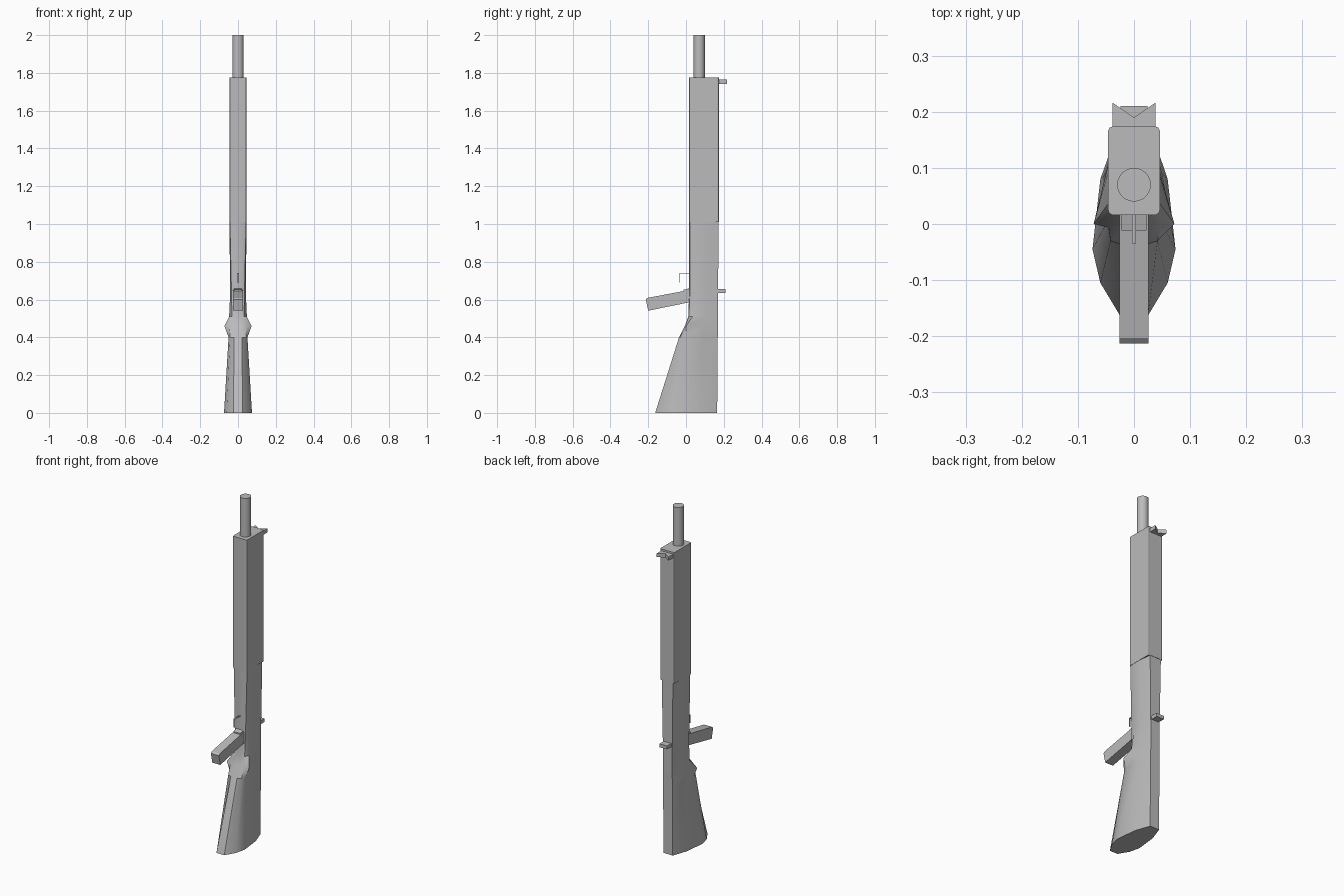
import bpy, bmesh, math

if "Cube" in bpy.data.objects:
    bpy.data.objects.remove(bpy.data.objects["Cube"], do_unlink=True)

grey = bpy.data.materials.new("plain grey")
grey.use_nodes = True
colour = (0.5, 0.5, 0.5, 1)
grey.diffuse_color = colour
grey.node_tree.nodes["Principled BSDF"].inputs["Base Color"].default_value = colour


def finish(name, bm, smooth=None):
    """Turn a bmesh into a named, coloured object."""
    bmesh.ops.recalc_face_normals(bm, faces=bm.faces)
    mesh = bpy.data.meshes.new(name)
    bm.to_mesh(mesh)
    bm.free()
    mesh.materials.append(grey)
    ob = bpy.data.objects.new(name, mesh)
    bpy.context.collection.objects.link(ob)
    if smooth:
        bpy.ops.object.select_all(action='DESELECT')
        ob.select_set(True)
        bpy.context.view_layer.objects.active = ob
        bpy.ops.object.shade_smooth_by_angle(angle=math.radians(smooth))
    return ob


def loft(name, rings, smooth=None):
    """Skin closed rings of equal length and cap both ends."""
    bm = bmesh.new()
    loops = [[bm.verts.new(p) for p in ring] for ring in rings]
    for a, b in zip(loops, loops[1:]):
        for i in range(len(a)):
            j = (i + 1) % len(a)
            bm.faces.new((a[i], a[j], b[j], b[i]))
    bm.faces.new(loops[0])
    bm.faces.new(loops[-1])
    return finish(name, bm, smooth)


def upright(name, outline, z0, z1):
    """Extrude an (x, y) outline along z."""
    return loft(name, [[(x, y, z) for x, y in outline] for z in (z0, z1)])


def sideways(name, outline, half):
    """Extrude a (y, z) outline across x."""
    return loft(name, [[(x, y, z) for y, z in outline] for x in (-half, half)])


def rect(half, y0, y1):
    return [(-half, y0), (half, y0), (half, y1), (-half, y1)]


# Stock: half sections (half width, y) from front to back at each height
sections = {
    0.00: [(.025, -.163), (.06, -.105), (.074, -.045), (.06, .08), (.03, .165)],
    0.40: [(.02, -.037), (.042, -.03), (.05, .0), (.05, .09), (.03, .168)],
    0.46: [(.02, -.006), (.045, -.006), (.072, .0), (.047, .09), (.03, .17)],
    0.51: [(.02, .012), (.032, .015), (.047, .035), (.042, .1), (.03, .17)],
    0.62: [(.02, .016), (.034, .02), (.042, .05), (.042, .1), (.03, .17)],
    1.01: [(.038, .016), (.043, .022), (.045, .05), (.045, .1), (.036, .172)],
}
loft("stock", [[(w, y, z) for w, y in half] + [(-w, y, z) for w, y in reversed(half)]
               for z, half in sections.items()], smooth=40)

# Fore body with lightly rounded long edges
body = upright("fore_body", rect(.046, .016, .174), 1.01, 1.775)
bm = bmesh.new()
bm.from_mesh(body.data)
long_edges = [e for e in bm.edges if abs(e.verts[0].co.z - e.verts[1].co.z) > .1]
bmesh.ops.bevel(bm, geom=long_edges, offset=.008, segments=2, affect='EDGES', profile=.5)
bm.to_mesh(body.data)
bm.free()

# Barrel
steps = [2 * math.pi * i / 24 for i in range(24)]
loft("barrel", [[(.03 * math.cos(a), .07 + .03 * math.sin(a), z) for a in steps]
                for z in (1.77, 2.0)], smooth=40)

# Sights: a notched plate near the muzzle, a plain one on the stock
notched = [(-.038, .165), (.038, .165), (.038, .216), (0, .19), (-.038, .216)]
upright("front_sight", notched, 1.742, 1.764)
upright("rear_sight", rect(.024, .165, .21), .635, .655)

# Magazine with a sloping end
sideways("magazine", [(.03, .653), (.03, .588), (-.2, .541), (-.213, .6), (-.203, .609)], .026)

# Trigger guard: thin bent strip
sideways("trigger_guard", [(.02, .74), (-.035, .74), (-.035, .69),
                           (-.032, .69), (-.032, .737), (.02, .737)], .004)
sideways("magazine_catch", [(.02, .66), (-.012, .652), (-.012, .63), (.02, .63)], .022)
